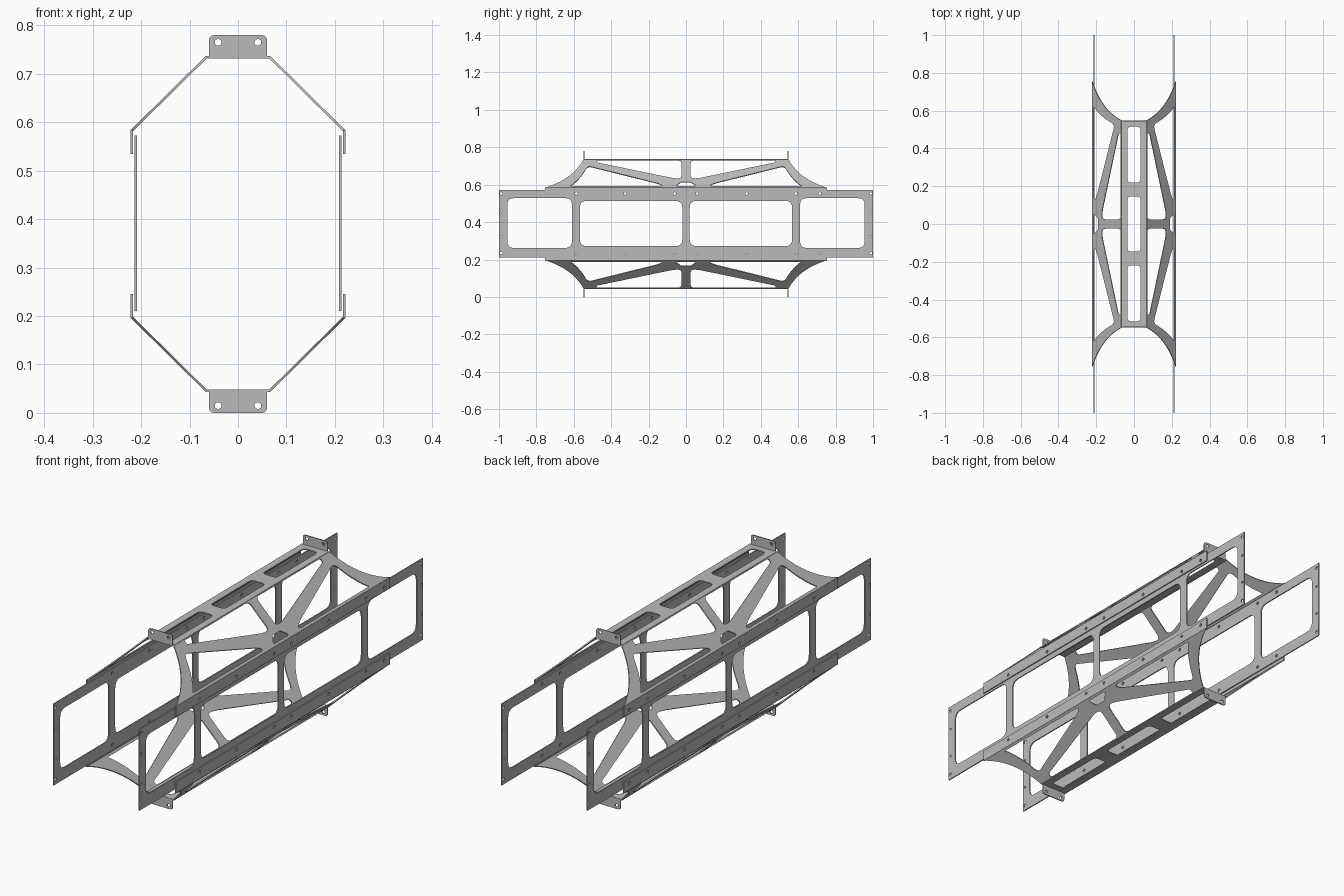
import bpy, bmesh, math
from mathutils import Vector, Matrix

if "Cube" in bpy.data.objects:
    bpy.data.objects.remove(bpy.data.objects["Cube"])

MID = 0.39      # mirror height
T = 0.005       # sheet thickness

mat = bpy.data.materials.new("grey metal")
mat.diffuse_color = (0.5, 0.5, 0.5, 1)
mat.use_nodes = True
mat.node_tree.nodes["Principled BSDF"].inputs["Base Color"].default_value = mat.diffuse_color


def bezier(a, c, b, n=10):
    """Points on a quadratic curve from a to b."""
    a, b, c = Vector(a), Vector(b), Vector(c)
    return [a * (1 - t) ** 2 + c * 2 * t * (1 - t) + b * t * t
            for t in (i / n for i in range(n + 1))]


def rounded(pts, r, n=5):
    """Polygon with rounded corners."""
    pts = [Vector(p) for p in pts]
    out = []
    for i, p in enumerate(pts):
        a, b = pts[i - 1] - p, pts[(i + 1) % len(pts)] - p
        d = min(r, a.length * 0.48, b.length * 0.48)
        out += bezier(p + a.normalized() * d, p, p + b.normalized() * d, n)
    return out


def rect(u0, u1, v0, v1, r=0.0):
    pts = [(u0, v0), (u1, v0), (u1, v1), (u0, v1)]
    return rounded(pts, r) if r else pts


def circle(u, v, r=0.007, n=12):
    return [(u + r * math.cos(2 * math.pi * i / n),
             v + r * math.sin(2 * math.pi * i / n)) for i in range(n)]


def flip(pts):
    return [(-p[0], p[1]) for p in pts]


def plate(name, loops, origin, u, v, sx=1, sz=1):
    """Sheet with holes, placed on axes u and v, then mirrored by sx and sz."""
    cu = bpy.data.curves.new(name, 'CURVE')
    cu.dimensions, cu.fill_mode, cu.extrude = '2D', 'BOTH', T / 2
    for loop in loops:
        s = cu.splines.new('POLY')
        s.points.add(len(loop) - 1)
        for p, q in zip(s.points, loop):
            p.co = (q[0], q[1], 0, 1)
        s.use_cyclic_u = True
    tmp = bpy.data.objects.new(name + "_curve", cu)
    bpy.context.collection.objects.link(tmp)
    dg = bpy.context.evaluated_depsgraph_get()
    me = bpy.data.meshes.new_from_object(tmp.evaluated_get(dg))
    bpy.data.objects.remove(tmp)

    u, v = Vector(u).normalized(), Vector(v).normalized()
    frame = Matrix((u, v, u.cross(v))).transposed().to_4x4()
    mirror = (Matrix.Translation((0, 0, MID)) @ Matrix.Diagonal((sx, 1, sz, 1))
              @ Matrix.Translation((0, 0, -MID)))
    me.transform(mirror @ Matrix.Translation(origin) @ frame)
    bm = bmesh.new()
    bm.from_mesh(me)
    bmesh.ops.remove_doubles(bm, verts=bm.verts, dist=1e-5)
    bmesh.ops.recalc_face_normals(bm, faces=bm.faces)
    for f in bm.faces:
        f.smooth = False
        f.material_index = 0
    bm.to_mesh(me)
    bm.free()
    me.materials.clear()
    me.materials.append(mat)
    ob = bpy.data.objects.new(name, me)
    bpy.context.collection.objects.link(ob)


X, Y, Z = (1, 0, 0), (0, 1, 0), (0, 0, 1)
bolts = [-0.587, -0.325, -0.06, 0.06, 0.325, 0.587, 0.715]

# side panel: four windows, bolt rows along the edges and ends
panel = [rect(-1, 1, 0.21, 0.573)]
for w in (rect(0.61, 0.955, 0.262, 0.528, 0.035),
          rect(0.02, 0.567, 0.272, 0.513, 0.035)):
    panel += [w, flip(w)]
for z in (0.233, 0.553):
    panel += [circle(y, z) for y in bolts + [-0.987, 0.987]]
for z in (0.325, 0.46):
    panel += [circle(y, z, 0.005) for y in (-0.987, 0.987)]

# vertical flange of the tray
flange = [rect(-0.755, 0.755, 0.535, 0.584)] + [circle(y, 0.553) for y in bolts]

# sloped truss: curved ends, two holes per half, a hub hole
LOW, HIGH = Vector((0.22, 0, 0.582)), Vector((0.066, 0, 0.734))
S = (HIGH - LOW).length
end = bezier((0.755, 0), (0.605, 0.065), (0.548, S))
inner = rounded([(0.025, S - 0.004), (0.025, 0.072), (0.065, 0.072),
                 (0.48, 0.194), (0.48, S - 0.004)], 0.02)
outer = (bezier((0.62, 0.012), (0.57, 0.06), (0.535, 0.145))
         + bezier((0.53, 0.152), (0.522, 0.165), (0.505, 0.16), 5)
         + bezier((0.16, 0.038), (0.11, 0.016), (0.14, 0.012), 5))
hub = [(-0.05, 0.012), (0.05, 0.012), (0.05, 0.02),
       (0.027, 0.045), (-0.027, 0.045), (-0.05, 0.02)]
truss = [end + flip(end)[::-1], inner, flip(inner), outer, flip(outer), hub]

# flat strip with three slots
strip = [rect(-0.067, 0.067, -0.548, 0.548)]
strip += [rect(-0.035, 0.035, a, b, 0.02)
          for a, b in ((-0.515, -0.22), (-0.145, 0.145), (0.22, 0.515))]

# end tab with two bolt holes
tab = [[(-0.06, 0.732), (0.06, 0.732)]
       + bezier((0.06, 0.768), (0.06, 0.78), (0.048, 0.78), 5)
       + bezier((-0.048, 0.78), (-0.06, 0.78), (-0.06, 0.768), 5),
       circle(-0.041, 0.765), circle(0.041, 0.765)]

for sx, side in ((1, "right"), (-1, "left")):
    plate(f"side_panel_{side}", panel, (0.2115, 0, 0), Y, Z, sx)
for sz, level in ((1, "upper"), (-1, "lower")):
    for sx, side in ((1, "right"), (-1, "left")):
        plate(f"{level}_flange_{side}", flange, (0.2193, 0, 0), Y, Z, sx, sz)
        plate(f"{level}_truss_{side}", truss, LOW, Y, HIGH - LOW, sx, sz)
    plate(f"{level}_strip", strip, (0, 0, 0.734), X, Y, 1, sz)
    for y, where in ((-0.546, "front"), (0.546, "back")):
        plate(f"{level}_tab_{where}", tab, (0, y, 0), X, Z, 1, sz)
